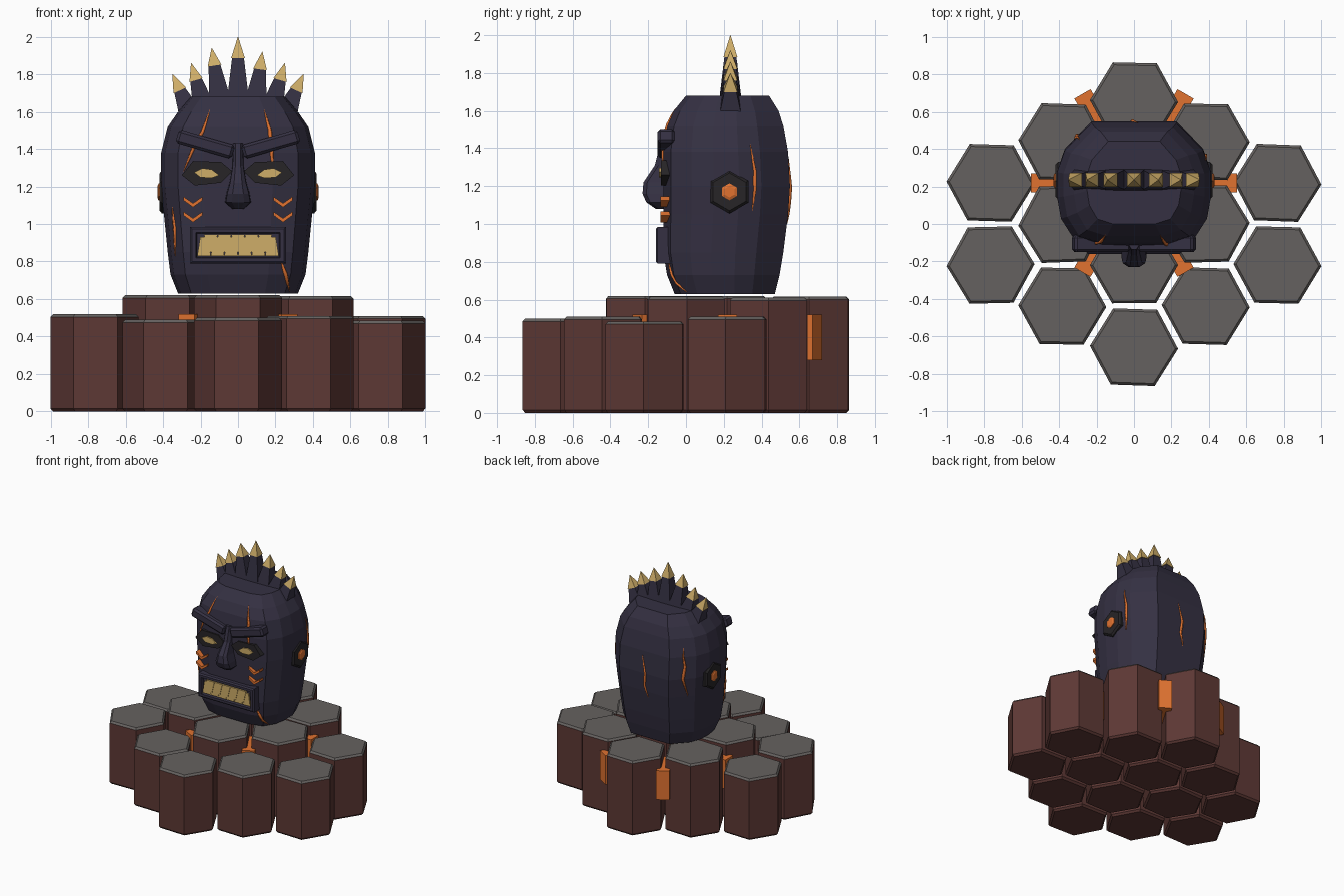
import bpy, bmesh, math, random
from math import sin, cos, pi, radians
from mathutils import Vector, Matrix
from mathutils.bvhtree import BVHTree

if "Cube" in bpy.data.objects:
    bpy.data.objects.remove(bpy.data.objects["Cube"])

random.seed(4)


def material(name, rgb):
    m = bpy.data.materials.new(name)
    m.diffuse_color = (*rgb, 1)
    m.use_nodes = True
    m.node_tree.nodes["Principled BSDF"].inputs["Base Color"].default_value = m.diffuse_color
    return m


SKIN = material("dark_skin", (0.035, 0.03, 0.055))
SOCKET = material("socket", (0.02, 0.018, 0.02))
GOLD = material("gold", (0.62, 0.42, 0.14))
LAVA = material("lava", (0.75, 0.17, 0.03))
ROCK = material("rock", (0.11, 0.04, 0.035))
CAP = material("stone_cap", (0.13, 0.12, 0.115))


def add(name, bm, *mats):
    bmesh.ops.recalc_face_normals(bm, faces=bm.faces)
    me = bpy.data.meshes.new(name)
    bm.to_mesh(me)
    for m in mats:
        me.materials.append(m)
    ob = bpy.data.objects.new(name, me)
    bpy.context.collection.objects.link(ob)
    return ob


def loft(rings, bm=None):
    """Skin a stack of equal-sized point rings and close both ends."""
    bm = bm or bmesh.new()
    vs = [[bm.verts.new(p) for p in r] for r in rings]
    n = len(rings[0])
    for a, b in zip(vs, vs[1:]):
        for i in range(n):
            j = (i + 1) % n
            bm.faces.new((a[i], a[j], b[j], b[i]))
    bm.faces.new(vs[0])
    bm.faces.new(vs[-1])
    return bm


def prism(pts, y0, y1, bm=None):
    """Extrude an x-z outline along y."""
    return loft([[(x, y, z) for x, z in pts] for y in (y0, y1)], bm)


def ngon(n, r, z, start=0.0):
    return [(r * cos(start + 2 * pi * i / n), r * sin(start + 2 * pi * i / n), z) for i in range(n)]


def box(name, size, matrix, mat, bevel=0.0):
    bm = bmesh.new()
    bmesh.ops.create_cube(bm, size=1, matrix=Matrix.Diagonal((*size, 1)))
    if bevel:
        bmesh.ops.bevel(bm, geom=bm.edges[:], offset=bevel, segments=1, affect='EDGES')
    bm.transform(matrix)
    return add(name, bm, mat)


# hexagonal rock columns: grid column, grid row, height
DX, DY, R, C = 0.3825, 0.219, 0.235, 0.015
columns = [(0, 3, .615), (-1, 2, .61), (1, 2, .61), (-2, 1, .505), (2, 1, .51), (0, 1, .62),
           (-1, 0, .62), (1, 0, .615), (-2, -1, .52), (2, -1, .485), (0, -1, .62),
           (-1, -2, .49), (1, -2, .51), (0, -3, .50)]
for k, (i, j, h) in enumerate(columns):
    t = radians(random.uniform(-2.5, 2.5))
    bm = loft([ngon(6, R - C, 0, t), ngon(6, R, C, t), ngon(6, R, h - C, t), ngon(6, R - C, h, t)])
    for f in bm.faces:
        f.material_index = int(f.calc_center_median().z > h - C)
    add(f"column_{k}", bm, ROCK, CAP).location = (i * DX, j * DY, 0)

# glowing lava blocks in the gaps around the centre cluster
for k in range(6):
    a = k * pi / 3
    m = Matrix.Translation((0, DY, 0.4)) @ Matrix.Rotation(a, 4, 'Z') @ Matrix.Translation((0.42, 0, 0))
    box(f"lava_{k}", (0.26, 0.1, 0.24), m, LAVA)

# head: one half cross-section scaled through a stack of levels
half = [(0, -1), (.45, -1), (.78, -.88), (.95, -.55), (1, -.2), (1, .2), (.9, .55), (.55, 1), (0, 1)]
section = half + [(-x, y) for x, y in half[-2:0:-1]]
levels = [(.63, .32, -.06, .47), (.73, .36, -.10, .495), (.85, .375, -.12, .515), (1.05, .395, -.12, .54),
          (1.2, .41, -.12, .55), (1.38, .41, -.12, .54), (1.52, .375, -.10, .515),
          (1.60, .32, -.065, .49), (1.68, .25, .0, .44)]
head = loft([[(x * w, (f + b) / 2 + y * (b - f) / 2, z) for x, y in section] for z, w, f, b in levels])
bmesh.ops.recalc_face_normals(head, faces=head.faces)
surface = BVHTree.FromBMesh(head)
add("head", head, SKIN)

# crest: base x, base z, tip x, tip z
for k, (bx, bz, tx, tz) in enumerate([(-.25, 1.58, -.35, 1.80), (-.175, 1.6, -.25, 1.86), (-.09, 1.62, -.14, 1.94),
                                      (0, 1.62, 0, 2.0), (.09, 1.62, .13, 1.92), (.175, 1.6, .25, 1.86),
                                      (.25, 1.58, .35, 1.80)]):
    d = Vector((tx - bx, 0, tz - bz))
    L = d.length
    g = 0.115 if k == 3 else 0.095
    rot = Matrix.Translation((bx, 0.235, bz)) @ Matrix.Rotation(math.atan2(d.x, d.z), 4, 'Y')
    add(f"crest_spike_{k}", loft([ngon(4, .09, 0, pi / 4), ngon(4, .045, L - g, pi / 4)]), SKIN).matrix_world = rot
    add(f"crest_tip_{k}", loft([ngon(4, .052, L - g, pi / 4), ngon(4, .001, L, pi / 4)]), GOLD).matrix_world = rot

# paired face parts
for s, side in ((-1, "left"), (1, "right")):
    socket = [(.30, 1.26), (.24, 1.335), (.09, 1.33), (.03, 1.28), (.09, 1.22), (.23, 1.205)]
    add(f"eye_socket_{side}", prism([(s * x, z) for x, z in socket], -.05, -.132), SOCKET)
    eye = [(.235, 1.275), (.19, 1.297), (.14, 1.29), (.10, 1.26), (.14, 1.245), (.20, 1.248)]
    add(f"eye_{side}", prism([(s * x, z) for x, z in eye], -.10, -.142), GOLD)

    m = Matrix.Translation((s * .175, -.105, 1.425)) @ Matrix.Rotation(-s * radians(16), 4, 'Y')
    box(f"brow_{side}", (.31, .09, .075), m, SKIN, .014)

    chevrons = bmesh.new()
    for z in (1.145, 1.065):
        v = [(.19, z), (.24, z - .035), (.29, z), (.29, z - .02), (.24, z - .056), (.19, z - .02)]
        prism([(s * x, zz) for x, zz in v], -.08, -.135, chevrons)
    add(f"cheek_marks_{side}", chevrons, LAVA)

    turn = Matrix.Translation((0, .23, 1.17)) @ Matrix.Rotation(s * pi / 2, 4, 'Y')
    add(f"ear_plate_{side}", loft([ngon(6, .115, .36), ngon(6, .115, .405), ngon(6, .10, .418)]),
        SOCKET).matrix_world = turn
    add(f"ear_stud_{side}", loft([ngon(6, .045, .38), ngon(6, .045, .424), ngon(6, .03, .43)]),
        LAVA).matrix_world = turn

# nose: z, half width at front, front y
nose = [(1.08, .03, -.16), (1.115, .065, -.21), (1.16, .058, -.23), (1.22, .042, -.225), (1.31, .028, -.165),
        (1.43, .026, -.135)]
add("nose", loft([[(-w * 1.1, -.08, z), (-w, y + .02, z), (-w * .5, y, z), (w * .5, y, z), (w, y + .02, z),
                   (w * 1.1, -.08, z)] for z, w, y in nose]), SKIN)

# mouth frame with a dark inset, and two rows of interlocking teeth
bm = bmesh.new()
rects = [(.255, .097, -.06), (.255, .097, -.15), (.245, .087, -.16), (.225, .068, -.16), (.22, .063, -.14)]
loft([[(-w, y, .887 - h), (w, y, .887 - h), (w, y, .887 + h), (-w, y, .887 + h)] for w, h, y in rects], bm)
add("mouth_frame", bm, SKIN)
teeth = bmesh.new()
step = .435 / 6
for i in range(6):
    x = -.2175 + i * step
    prism([(x, .83), (x + step, .83), (x + step * .78, .93), (x + step * .22, .93)], -.13, -.152, teeth)
    if i < 5:
        x += step / 2
        prism([(x, .945), (x + step, .945), (x + step * .7, .85), (x + step * .3, .85)], -.13, -.156, teeth)
add("teeth", teeth, GOLD)


# glowing cracks, projected onto the head and tapered at the ends
def crack(name, pts, axis):
    steps = [Vector(a).lerp(Vector(b), t / 4) for a, b in zip(pts, pts[1:]) for t in range(4)] + [Vector(pts[-1])]
    path = []
    for u, z in steps:
        start = Vector((axis[0] * 2, u, z)) if axis[0] else Vector((u, axis[1] * 2, z))
        hit = surface.ray_cast(start, -Vector(axis))[0]
        if hit:
            path.append(hit)
    cu = bpy.data.curves.new(name, 'CURVE')
    cu.dimensions = '3D'
    cu.bevel_depth = .011
    cu.bevel_resolution = 0
    sp = cu.splines.new('POLY')
    sp.points.add(len(path) - 1)
    for i, p in enumerate(path):
        sp.points[i].co = (*p, 1)
        sp.points[i].radius = .15 + sin(pi * i / (len(path) - 1))
    cu.materials.append(LAVA)
    bpy.context.collection.objects.link(bpy.data.objects.new(name, cu))


FRONT, BACK, RIGHT = (0, -1, 0), (0, 1, 0), (1, 0, 0)
crack("crack_brow_left", [(-.15, 1.61), (-.19, 1.49), (-.24, 1.40), (-.29, 1.28)], FRONT)
crack("crack_brow_right", [(.14, 1.61), (.17, 1.5), (.18, 1.38), (.19, 1.25)], FRONT)
crack("crack_cheek_left", [(-.35, 1.09), (-.335, .97), (-.335, .83)], FRONT)
crack("crack_chin_right", [(.23, .80), (.255, .73), (.275, .64)], FRONT)
crack("crack_side_right", [(.34, 1.42), (.365, 1.28), (.365, 1.18), (.35, 1.07)], RIGHT)
crack("crack_back_left", [(-.29, 1.45), (-.31, 1.3), (-.30, 1.2), (-.32, 1.05)], BACK)
crack("crack_back", [(.02, 1.35), (-.01, 1.2), (.0, 1.1), (-.03, 1.0)], BACK)
